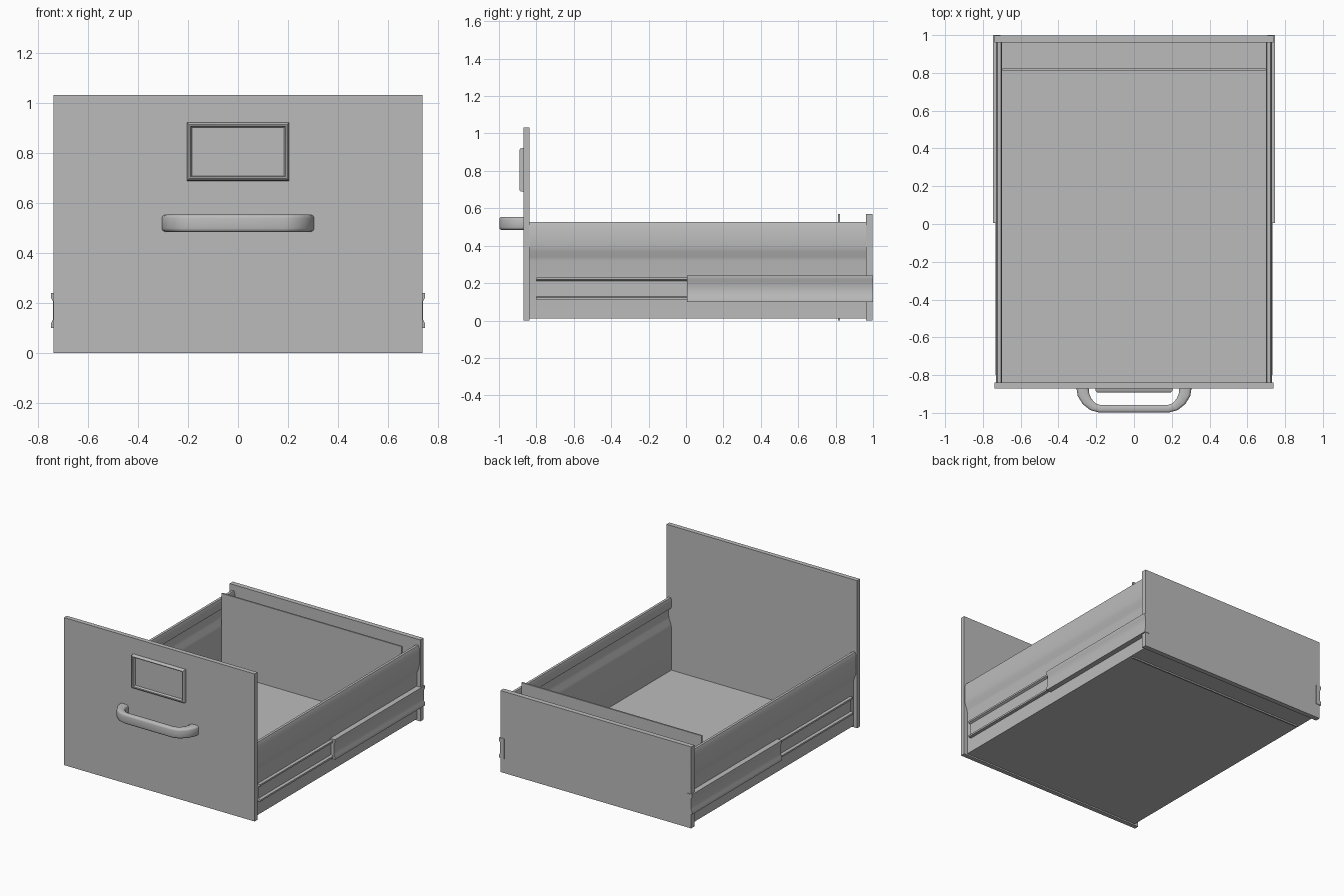
import bpy, bmesh, math
from mathutils import Vector

old = bpy.data.objects.get("Cube")
if old:
    bpy.data.objects.remove(old, do_unlink=True)

GREY = (0.5, 0.5, 0.5, 1)
steel = bpy.data.materials.new("grey steel")
steel.use_nodes = True
steel.diffuse_color = GREY
steel.node_tree.nodes["Principled BSDF"].inputs["Base Color"].default_value = GREY


def finish(name, bm, smooth=None):
    bmesh.ops.recalc_face_normals(bm, faces=bm.faces)
    mesh = bpy.data.meshes.new(name)
    bm.to_mesh(mesh)
    bm.free()
    mesh.materials.append(steel)
    ob = bpy.data.objects.new(name, mesh)
    bpy.context.collection.objects.link(ob)
    if smooth:
        bpy.ops.object.select_all(action='DESELECT')
        ob.select_set(True)
        bpy.context.view_layer.objects.active = ob
        bpy.ops.object.shade_smooth_by_angle(angle=math.radians(smooth))
    return ob


def box(name, lo, hi):
    bm = bmesh.new()
    bmesh.ops.create_cube(bm, size=1)
    lo, hi = Vector(lo), Vector(hi)
    for v in bm.verts:
        v.co = (lo + hi) / 2 + v.co * (hi - lo)
    return finish(name, bm)


def extrude(name, outline, make, step, smooth=None):
    """Prism from a closed outline; make maps a 2D point into space."""
    bm = bmesh.new()
    face = bm.faces.new([bm.verts.new(make(*p)) for p in outline])
    geo = bmesh.ops.extrude_face_region(bm, geom=[face])["geom"]
    bmesh.ops.translate(bm, vec=step,
                        verts=[g for g in geo if isinstance(g, bmesh.types.BMVert)])
    return finish(name, bm, smooth)


def channel(low, high, web, lip, back, edge):
    """C-shaped slide section that opens outwards between two lips."""
    return [(back, low), (lip, low), (lip, low + edge), (web, low + edge * 1.6),
            (web, high - edge * 1.6), (lip, high - edge), (lip, high), (back, high)]


# Body panels
box("front_panel", (-0.738, -0.87, 0), (0.738, -0.838, 1.032))
box("back_panel", (-0.738, 0.962, 0), (0.738, 0.997, 0.57))
box("floor", (-0.705, -0.84, 0.01), (0.705, 0.965, 0.022))
box("divider", (-0.697, 0.812, 0), (0.697, 0.823, 0.57))

# Formed side sheets with a rolled top rim, and the two-part slides
rim_sheet = [(0.700, 0.01), (0.700, 0.32), (0.704, 0.345), (0.717, 0.375), (0.721, 0.40),
             (0.721, 0.45), (0.702, 0.455), (0.698, 0.47), (0.698, 0.51), (0.704, 0.528),
             (0.722, 0.528), (0.730, 0.51), (0.731, 0.40), (0.727, 0.37), (0.714, 0.34),
             (0.710, 0.32), (0.710, 0.01)]
for side, label in ((1, "left"), (-1, "right")):
    def at(y):
        return lambda x, z: (side * x, y, z)
    extrude(label + "_side", rim_sheet, at(-0.84), (0, 1.805, 0), 45)
    extrude(label + "_inner_slide", channel(0.11, 0.23, 0.718, 0.733, 0.708, 0.012),
            at(-0.80), (0, 0.82, 0))
    extrude(label + "_outer_slide", channel(0.10, 0.24, 0.740, 0.747, 0.708, 0.02),
            at(0.005), (0, 0.995, 0), 50)

# Bent pull handle: a rounded section swept along half a path, then mirrored
outer = [(0.305, -0.868), (0.298, -0.91), (0.272, -0.953), (0.232, -0.985), (0.185, -0.998)]
inner = [(0.240, -0.868), (0.238, -0.895), (0.226, -0.925), (0.203, -0.950), (0.178, -0.958)]
outer += [(-x, y) for x, y in reversed(outer)]
inner += [(-x, y) for x, y in reversed(inner)]
section = [(0, 0.2), (0.06, 0.06), (0.22, 0), (0.78, 0), (0.94, 0.06), (1, 0.2),
           (1, 0.8), (0.94, 0.94), (0.78, 1), (0.22, 1), (0.06, 0.94), (0, 0.8)]
bm = bmesh.new()
rings = [[bm.verts.new((o[0] + (i[0] - o[0]) * t, o[1] + (i[1] - o[1]) * t, 0.485 + 0.068 * h))
          for t, h in section] for o, i in zip(outer, inner)]
for a, b in zip(rings, rings[1:]):
    for k in range(len(section)):
        n = (k + 1) % len(section)
        bm.faces.new((a[k], a[n], b[n], b[k]))
bm.faces.new(rings[0])
bm.faces.new(rings[-1])
finish("pull_handle", bm, 50)

# Label holder: a bevelled frame around a recessed plate
bm = bmesh.new()
loops = []
for w, h, y in ((0.205, 0.117, -0.868), (0.203, 0.115, -0.885), (0.196, 0.108, -0.891),
                (0.190, 0.102, -0.889), (0.184, 0.097, -0.873)):
    loops.append([bm.verts.new((sx * w, y, 0.805 + sz * h))
                  for sx, sz in ((-1, -1), (1, -1), (1, 1), (-1, 1))])
for a, b in zip(loops, loops[1:]):
    for k in range(4):
        n = (k + 1) % 4
        bm.faces.new((a[k], a[n], b[n], b[k]))
bm.faces.new(loops[0])
bm.faces.new(loops[-1])
finish("label_holder", bm, 50)
